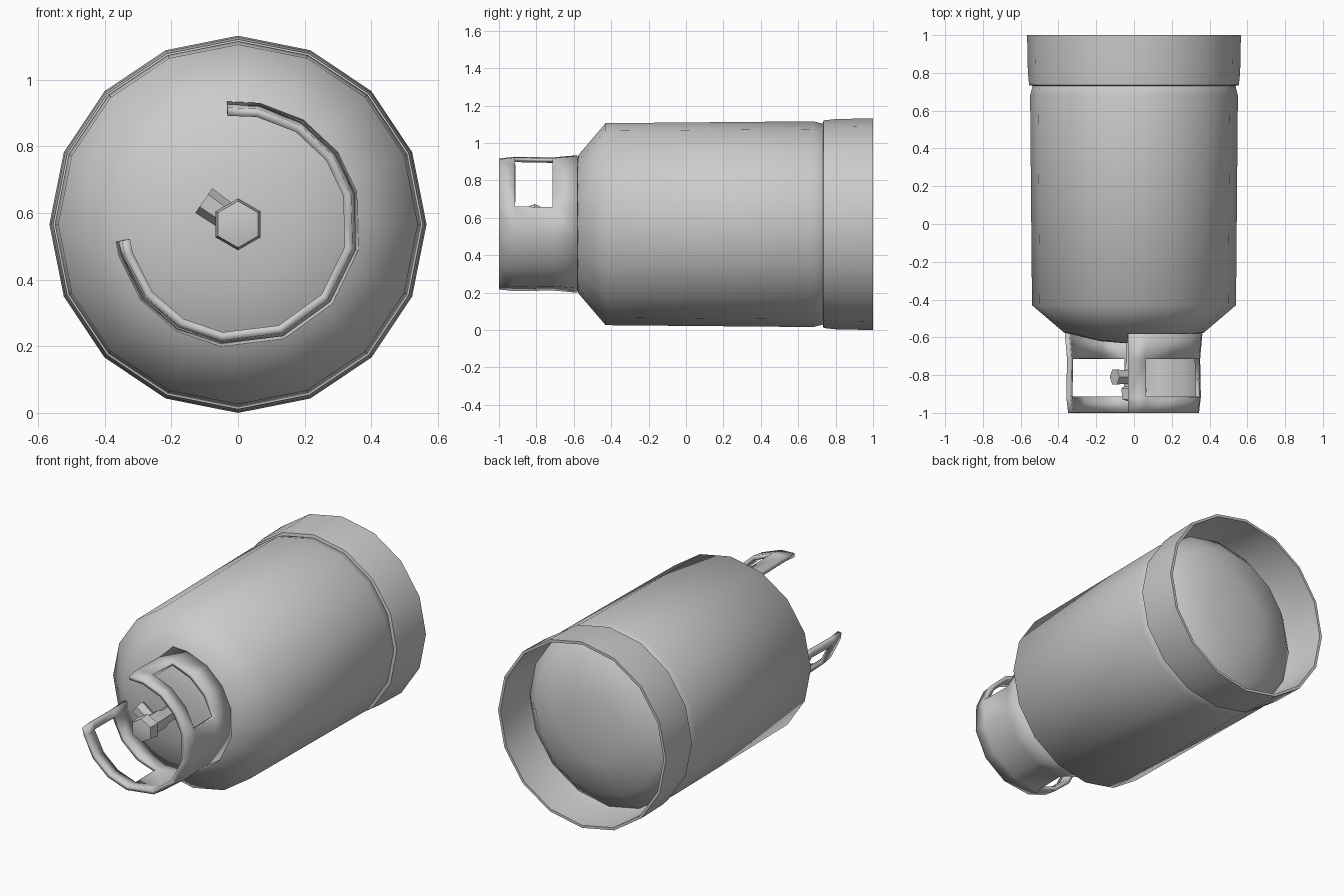
import bpy, bmesh
from math import sin, cos, radians, pi
from mathutils import Vector

if "Cube" in bpy.data.objects:
    bpy.data.objects.remove(bpy.data.objects["Cube"])

CZ = 0.566  # height of the cylinder axis


def finish(name, bm, angle=40):
    bmesh.ops.remove_doubles(bm, verts=bm.verts, dist=1e-5)
    bmesh.ops.recalc_face_normals(bm, faces=bm.faces)
    me = bpy.data.meshes.new(name)
    bm.to_mesh(me)
    bm.free()
    ob = bpy.data.objects.new(name, me)
    bpy.context.collection.objects.link(ob)
    bpy.ops.object.select_all(action='DESELECT')
    ob.select_set(True)
    bpy.context.view_layer.objects.active = ob
    bpy.ops.object.shade_smooth_by_angle(angle=radians(angle))
    return ob


def lathe(name, profile, sides, closed=False, angle=40):
    """Spin (y, radius) points around the lengthwise axis."""
    bm = bmesh.new()
    rings = []
    for y, r in profile:
        rings.append([bm.verts.new((r * sin(2 * pi * i / sides), y,
                                    CZ + r * cos(2 * pi * i / sides)))
                      for i in range(sides)] if r > 0 else [bm.verts.new((0, y, CZ))] * sides)
    pairs = list(zip(rings, rings[1:]))
    if closed:
        pairs.append((rings[-1], rings[0]))
    for a, b in pairs:
        for i in range(sides):
            j = (i + 1) % sides
            quad = list(dict.fromkeys([a[i], a[j], b[j], b[i]]))
            bm.faces.new(quad)
    return finish(name, bm, angle)


# Tank body with domed ends
lathe("tank_body", [(-0.635, 0), (-0.62, 0.18), (-0.575, 0.37), (-0.43, 0.54), (0.68, 0.55),
                    (0.74, 0.535), (0.85, 0.42), (0.90, 0.2), (0.91, 0)], 16, angle=60)

# Foot ring with a stepped-in front lip
lathe("foot_ring", [(0.73, 0.53), (0.735, 0.555), (0.80, 0.562), (1.0, 0.566),
                    (1.0, 0.55), (0.80, 0.545)], 16, closed=True, angle=50)

# C-shaped collar with two hand holes
angles = [95, 80, 58, 36, 15, -12, -40, -68, -98, -120, -142, -165, -172]
rows = [(-1.0, 0.352), (-0.915, 0.362), (-0.715, 0.358), (-0.58, 0.37)]
hole_columns = {1, 2, 3, 8, 9, 10}
bm = bmesh.new()
grid = [[bm.verts.new((r * cos(radians(a)), y, CZ + r * sin(radians(a))))
         for y, r in rows] for a in angles]
for c in range(len(angles) - 1):
    for k in range(3):
        if not (k == 1 and c in hole_columns):
            bm.faces.new((grid[c][k], grid[c][k + 1], grid[c + 1][k + 1], grid[c + 1][k]))
collar = finish("collar", bm, 50)
# thicken toward the axis whichever way the sheet faces
f = collar.data.polygons[0]
outward = f.normal.dot(f.center - Vector((0, f.center.y, CZ))) > 0
mod = collar.modifiers.new("thickness", 'SOLIDIFY')
mod.thickness = 0.025
mod.offset = -1 if outward else 1

# Valve stem and knob
lathe("valve", [(-0.60, 0), (-0.60, 0.05), (-0.72, 0.045), (-0.77, 0.06), (-0.86, 0.06),
                (-0.87, 0.078), (-0.93, 0.07), (-0.945, 0)], 6, angle=35)

# Side outlet pointing up and to the left
bm = bmesh.new()
bmesh.ops.create_cone(bm, cap_ends=True, segments=6, radius1=0.04, radius2=0.045, depth=0.12)
direction = Vector((-0.82, 0, 0.57))
rot = direction.to_track_quat('Z', 'Y').to_matrix()
bmesh.ops.rotate(bm, verts=bm.verts, matrix=rot)
bmesh.ops.translate(bm, verts=bm.verts, vec=Vector((0, -0.81, CZ)) + direction * 0.065)
finish("valve_outlet", bm, 35)
